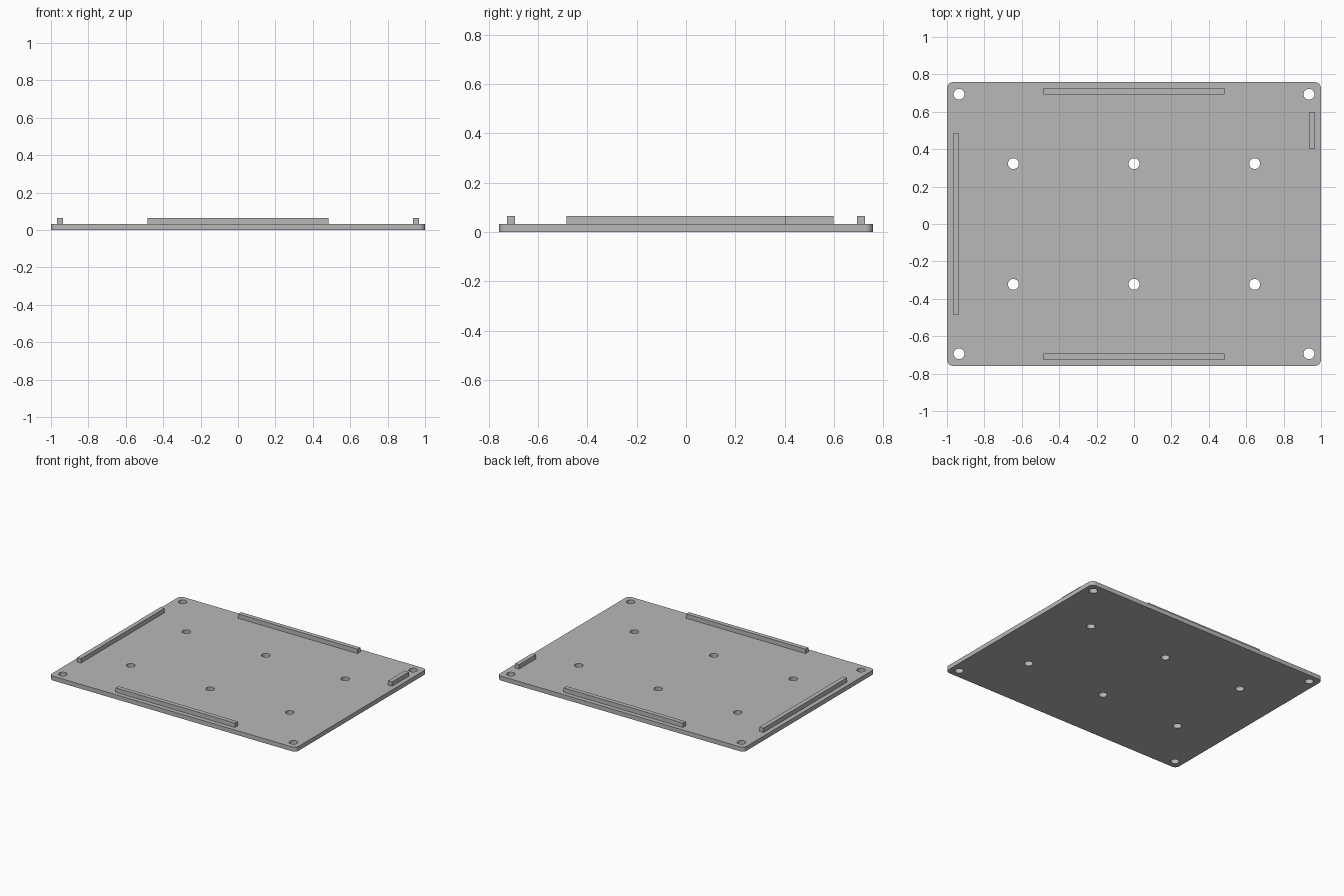
import bpy, bmesh
from math import sin, cos, pi

cube = bpy.data.objects.get("Cube")
if cube:
    bpy.data.objects.remove(cube, do_unlink=True)

U = 1 / 31            # design unit: plate is 62 units wide
THICK = U
HALF_X, HALF_Y = 31 * U, 23.5 * U
CORNER, HOLE = 1.0 * U, 0.9 * U

grey = bpy.data.materials.new("plain_grey")
grey.use_nodes = True
grey.diffuse_color = (0.48, 0.48, 0.48, 1)
grey.node_tree.nodes["Principled BSDF"].inputs["Base Color"].default_value = (0.48, 0.48, 0.48, 1)


def finish(bm, name):
    bmesh.ops.recalc_face_normals(bm, faces=bm.faces)
    mesh = bpy.data.meshes.new(name)
    bm.to_mesh(mesh)
    bm.free()
    mesh.materials.append(grey)
    obj = bpy.data.objects.new(name, mesh)
    bpy.context.collection.objects.link(obj)
    return obj


def arc(cx, cy, r, start, sweep, steps):
    return [(cx + r * cos(start + sweep * i / steps),
             cy + r * sin(start + sweep * i / steps)) for i in range(steps)]


def add_loop(bm, points):
    verts = [bm.verts.new((x, y, 0)) for x, y in points]
    return [bm.edges.new((v, verts[i - 1])) for i, v in enumerate(verts)]


# Base plate: rounded outline with drilled holes, extruded upward
outline = []
for i, (sx, sy) in enumerate([(1, 1), (-1, 1), (-1, -1), (1, -1)]):
    cx, cy = sx * (HALF_X - CORNER), sy * (HALF_Y - CORNER)
    outline += arc(cx, cy, CORNER, i * pi / 2, pi / 2, 8)
    end = (i + 1) * pi / 2
    outline.append((cx + CORNER * cos(end), cy + CORNER * sin(end)))

corner_holes = [(x, y) for x in (-29, 29) for y in (-21.5, 21.5)]
inner_holes = [(x, y) for x in (-20, 0, 20) for y in (-10, 10)]

bm = bmesh.new()
edges = add_loop(bm, outline)
for x, y in corner_holes + inner_holes:
    edges += add_loop(bm, arc(x * U, y * U, HOLE, 0, 2 * pi, 32))
bmesh.ops.triangle_fill(bm, edges=edges, use_beauty=True, use_dissolve=False, normal=(0, 0, 1))
top = bmesh.ops.extrude_face_region(bm, geom=bm.faces[:], use_keep_orig=True)["geom"]
bmesh.ops.translate(bm, vec=(0, 0, THICK),
                    verts=[g for g in top if isinstance(g, bmesh.types.BMVert)])
plate = finish(bm, "base_plate")
bpy.ops.object.select_all(action='DESELECT')
plate.select_set(True)
bpy.context.view_layer.objects.active = plate
bpy.ops.object.shade_smooth_by_angle()


# Raised locating ribs along the edges
def rib(name, x0, x1, y0, y1):
    bm = bmesh.new()
    bmesh.ops.create_cube(bm, size=1)
    bmesh.ops.scale(bm, vec=((x1 - x0) * U, (y1 - y0) * U, THICK), verts=bm.verts)
    bmesh.ops.translate(bm, vec=((x0 + x1) / 2 * U, (y0 + y1) / 2 * U, 1.5 * THICK), verts=bm.verts)
    finish(bm, name)


rib("front_rib", -15, 15, -22.5, -21.5)
rib("back_rib", -15, 15, 21.5, 22.5)
rib("right_rib", -30, -29, -15, 15)
rib("left_short_rib", 29, 30, 12.5, 18.5)
